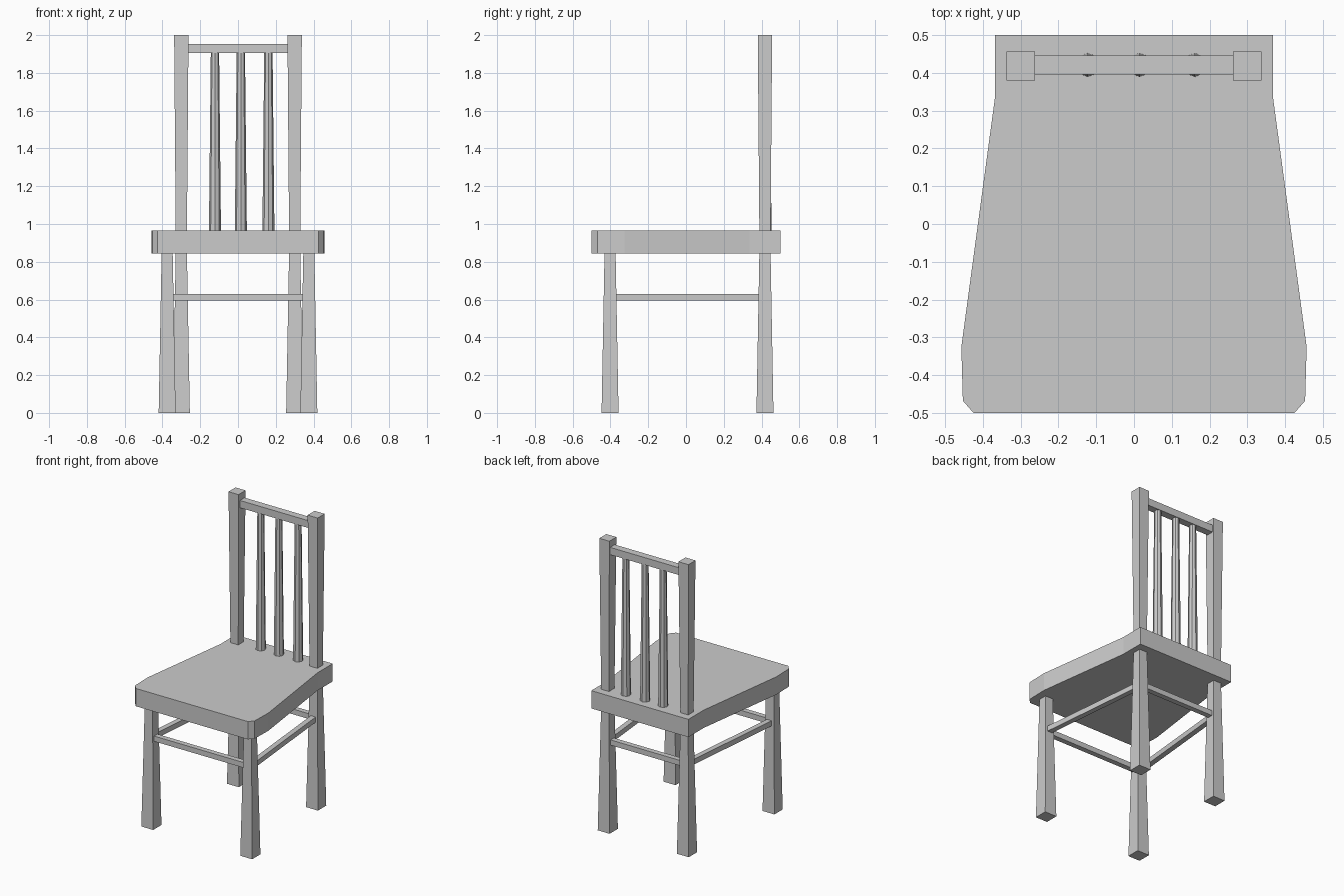
import bpy, bmesh
from math import cos, sin, pi
from mathutils import Vector

if "Cube" in bpy.data.objects:
    bpy.data.objects.remove(bpy.data.objects["Cube"])


def loft(name, rings):
    """Closed solid through a stack of rings with equal point counts."""
    bm = bmesh.new()
    vs = [[bm.verts.new(p) for p in r] for r in rings]
    n = len(rings[0])
    for a, b in zip(vs, vs[1:]):
        for i in range(n):
            j = (i + 1) % n
            bm.faces.new((a[i], a[j], b[j], b[i]))
    bm.faces.new(vs[0][::-1])
    bm.faces.new(vs[-1])
    bmesh.ops.recalc_face_normals(bm, faces=bm.faces)
    me = bpy.data.meshes.new(name)
    bm.to_mesh(me)
    bm.free()
    ob = bpy.data.objects.new(name, me)
    bpy.context.collection.objects.link(ob)
    return ob


def square(x, y, z, w):
    h = w / 2
    return [(x - h, y - h, z), (x + h, y - h, z), (x + h, y + h, z), (x - h, y + h, z)]


def circle(x, y, z, r, n=8):
    return [(x + r * cos(2 * pi * i / n), y + r * sin(2 * pi * i / n), z) for i in range(n)]


def bar(name, a, b, depth, height):
    """Rectangular horizontal bar from a to b."""
    a, b = Vector(a), Vector(b)
    side = (b - a).cross(Vector((0, 0, 1))).normalized() * depth / 2
    up = Vector((0, 0, height / 2))
    return loft(name, [[p - side - up, p + side - up, p + side + up, p - side + up] for p in (a, b)])


# Seat: tapered plank with clipped front corners
half = [(0.425, -0.5), (0.453, -0.468), (0.457, -0.325), (0.368, 0.335), (0.368, 0.5)]
outline = half + [(-x, y) for x, y in reversed(half)]
loft("seat", [[(x, y, z) for x, y in outline] for z in (0.843, 0.965)])

FX, FY, BX, BY, SZ = 0.375, -0.402, 0.3, 0.418, 0.612
for s, label in ((-1, "left"), (1, "right")):
    # Front legs, and back legs that continue up as back posts
    loft("front_leg_" + label, [square(s * FX, FY, z, w) for z, w in ((0, 0.09), (0.86, 0.058))])
    loft("back_post_" + label, [square(s * BX, BY, z, w)
                                for z, w in ((0, 0.09), (0.88, 0.058), (2, 0.076))])
    # Side stretchers
    bar("side_stretcher_" + label, (s * FX, FY + 0.02, SZ), (s * BX, BY - 0.02, SZ), 0.036, 0.036)

# Front and back stretchers, top rail
bar("front_stretcher", (-FX + 0.02, FY, SZ), (FX - 0.02, FY, SZ), 0.036, 0.036)
bar("back_stretcher", (-BX + 0.02, BY, SZ), (BX - 0.02, BY, SZ), 0.036, 0.036)
bar("top_rail", (-BX + 0.02, 0.421, 1.929), (BX - 0.02, 0.421, 1.929), 0.05, 0.05)

# Tapered eight-sided spindles
for i, x in enumerate((-0.122, 0.015, 0.161)):
    loft(f"spindle_{i + 1}", [circle(x, 0.421, 0.95, 0.032), circle(x, 0.421, 1.91, 0.022)])
